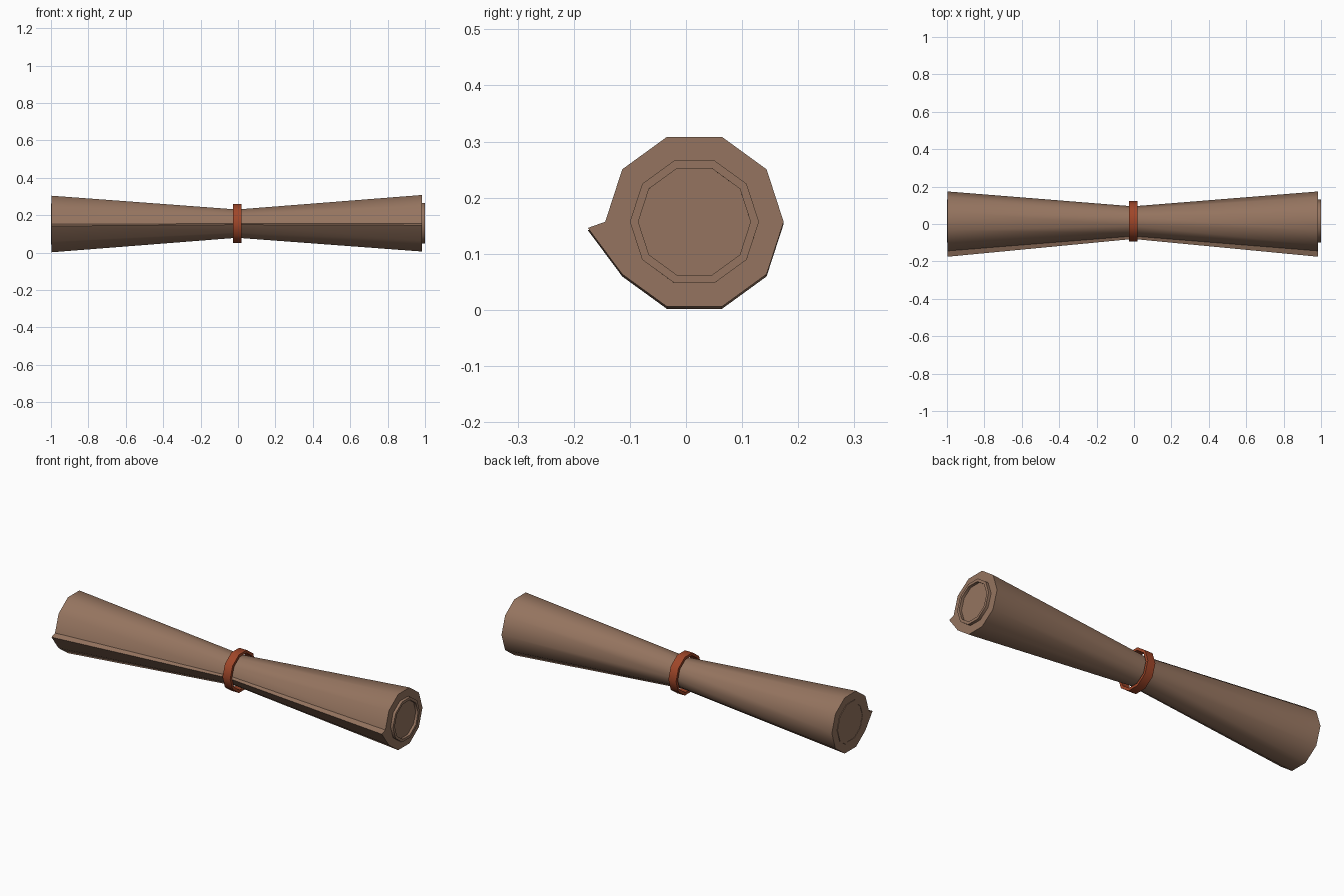
import bpy, bmesh, math

if "Cube" in bpy.data.objects:
    bpy.data.objects.remove(bpy.data.objects["Cube"])

CY = 0.015  # scroll axis offset so the flap balances the width


def material(name, col):
    m = bpy.data.materials.new(name)
    m.diffuse_color = (*col, 1)
    m.use_nodes = True
    m.node_tree.nodes["Principled BSDF"].inputs["Base Color"].default_value = m.diffuse_color
    return m


parchment = material("parchment brown", (0.30, 0.175, 0.115))
rust = material("rust band", (0.35, 0.062, 0.022))


def axis_z(x):
    return 0.155 + 0.002 * x  # very slight tilt of the roll


def decagon(r):
    return [(r * math.cos(i * math.pi / 5), r * math.sin(i * math.pi / 5)) for i in range(10)]


def loft(name, sections, mat, closed=False):
    """Bridge (x, outline) sections; cap the ends or join last to first."""
    bm = bmesh.new()
    rings = [[bm.verts.new((x, CY + y, axis_z(x) + z)) for y, z in pts] for x, pts in sections]
    pairs = list(zip(rings, rings[1:]))
    if closed:
        pairs.append((rings[-1], rings[0]))
    else:
        bm.faces.new(rings[0])
        bm.faces.new(rings[-1])
    n = len(rings[0])
    for a, b in pairs:
        for i in range(n):
            j = (i + 1) % n
            bm.faces.new((a[i], a[j], b[j], b[i]))
    bmesh.ops.recalc_face_normals(bm, faces=bm.faces)
    me = bpy.data.meshes.new(name)
    bm.to_mesh(me)
    bm.free()
    me.materials.append(mat)
    ob = bpy.data.objects.new(name, me)
    bpy.context.collection.objects.link(ob)
    bpy.context.view_layer.objects.active = ob
    ob.select_set(True)
    bpy.ops.object.shade_smooth_by_angle(angle=math.radians(40))
    ob.select_set(False)


# Outer sheet: decagon with a loose overlapping edge at the front
def sheet(s):
    pts = decagon(0.159)
    pts.insert(6, (-0.190, -0.011))
    return [(y * s, z * s) for y, z in pts]


loft("outer_sheet", [(-0.997, sheet(1)), (-0.005, sheet(0.5)), (0.985, sheet(1))], parchment)

# Inner roll ends: rims standing proud with a shallow recess
for side, x0, x1, xr in (("left", -0.97, -1.0, -0.998), ("right", 0.96, 1.0, 0.986)):
    loft("inner_roll_" + side, [(x0, decagon(0.115)), (x1, decagon(0.115)),
                                (x1, decagon(0.1)), (xr, decagon(0.1))], parchment)

# Tie band around the waist
loft("tie_band", [(-0.027, decagon(0.109)), (0.019, decagon(0.109)),
                  (0.019, decagon(0.094)), (-0.027, decagon(0.094))], rust, closed=True)
